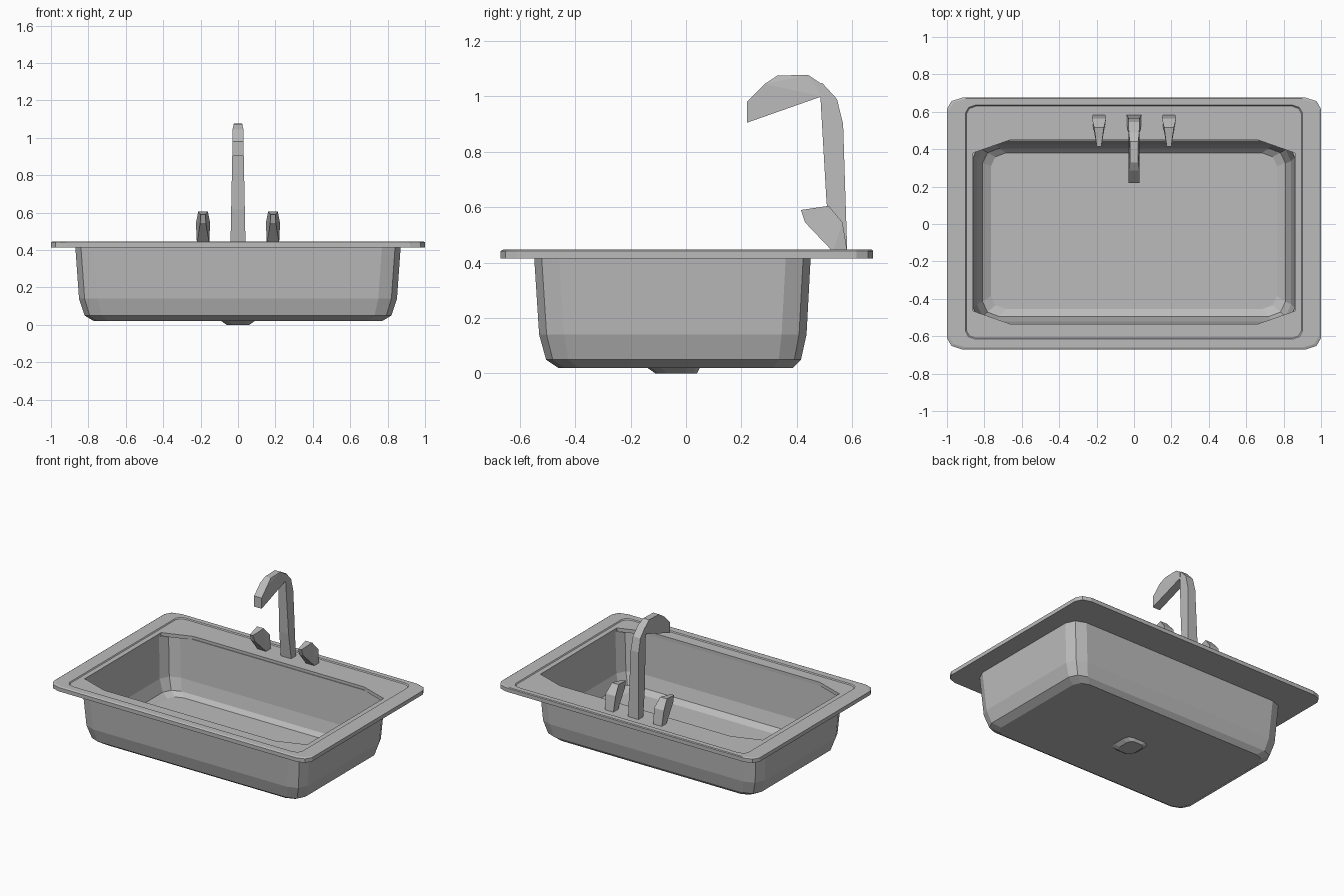
import bpy, bmesh

cube = bpy.data.objects.get("Cube")
if cube:
    bpy.data.objects.remove(cube, do_unlink=True)

steel = bpy.data.materials.new("brushed steel grey")
steel.use_nodes = True
steel.diffuse_color = (0.5, 0.5, 0.5, 1)
steel.node_tree.nodes["Principled BSDF"].inputs["Base Color"].default_value = (0.5, 0.5, 0.5, 1)


def finish(name, bm):
    bmesh.ops.recalc_face_normals(bm, faces=bm.faces)
    mesh = bpy.data.meshes.new(name)
    bm.to_mesh(mesh)
    bm.free()
    mesh.materials.append(steel)
    obj = bpy.data.objects.new(name, mesh)
    bpy.context.collection.objects.link(obj)
    return obj


def ring(hx, y0, y1, z, rx, ry, bulge=0.7):
    """Rectangle outline with faceted corners, three points per corner."""
    pts = []
    for sx, y, sy in ((1, y1, 1), (-1, y1, 1), (-1, y0, -1), (1, y0, -1)):
        corner = [(sx * hx, y - sy * ry, z),
                  (sx * (hx - rx * (1 - bulge)), y - sy * ry * (1 - bulge), z),
                  (sx * (hx - rx), y, z)]
        pts += corner if sx == sy else corner[::-1]
    return pts


def loft(name, rings, cap=True, closed=False):
    bm = bmesh.new()
    loops = [[bm.verts.new(p) for p in r] for r in rings]
    pairs = list(zip(loops, loops[1:]))
    if closed:
        pairs.append((loops[-1], loops[0]))
    for a, b in pairs:
        for i in range(len(a)):
            j = (i + 1) % len(a)
            bm.faces.new((a[i], a[j], b[j], b[i]))
    if cap:
        bm.faces.new(loops[0])
        bm.faces.new(loops[-1])
    return finish(name, bm)


def prism(name, profile, x=0):
    """Side profile of (y, z, half width) points; a crest runs down each side."""
    bm = bmesh.new()
    sides = [[bm.verts.new((x + s * w, y, z)) for y, z, w in profile] for s in (-1, 1)]
    for side in sides:
        bm.faces.new(side)
    for i in range(len(profile)):
        j = (i + 1) % len(profile)
        bm.faces.new((sides[0][i], sides[0][j], sides[1][j], sides[1][i]))
    bmesh.ops.triangulate(bm, faces=[f for f in bm.faces if len(f.verts) > 4])
    return finish(name, bm)


# Flat deck with a shallow step inside its rim and cut corners
loft("deck", [
    ring(0.86, -0.535, 0.45, 0.415, 0.2, 0.07, 0.5),
    ring(1.0, -0.67, 0.675, 0.415, 0.08, 0.06),
    ring(1.0, -0.67, 0.675, 0.442, 0.08, 0.06),
    ring(0.99, -0.66, 0.67, 0.447, 0.09, 0.06),
    ring(0.9, -0.615, 0.635, 0.447, 0.05, 0.04),
    ring(0.895, -0.61, 0.63, 0.44, 0.05, 0.04),
    ring(0.86, -0.535, 0.45, 0.44, 0.2, 0.07, 0.5),
], cap=False, closed=True)

# Basin shell, from the underside up and back down to the inner floor
loft("basin", [
    ring(0.77, -0.46, 0.385, 0.02, 0.08, 0.07),
    ring(0.82, -0.505, 0.415, 0.05, 0.09, 0.08),
    ring(0.85, -0.53, 0.435, 0.14, 0.1, 0.09),
    ring(0.87, -0.548, 0.45, 0.42, 0.1, 0.09),
    ring(0.86, -0.538, 0.445, 0.42, 0.1, 0.09),
    ring(0.84, -0.52, 0.425, 0.14, 0.1, 0.09),
    ring(0.81, -0.495, 0.405, 0.057, 0.09, 0.08),
    ring(0.765, -0.455, 0.38, 0.03, 0.08, 0.07),
])

# Drain stub below the floor
loft("drain", [ring(0.06, -0.11, 0.04, 0.0, 0.03, 0.04),
               ring(0.09, -0.14, 0.05, 0.021, 0.04, 0.05)])

# Tap column and hooked spout
column = [(0.53, 0.44), (0.582, 0.44), (0.575, 0.65), (0.567, 0.9),
          (0.545, 0.99), (0.49, 1.05), (0.485, 1.0), (0.507, 0.62)]
prism("tap_column", [(y, z, 0.04 - 0.012 * (z - 0.44) / 0.6) for y, z in column])
spout = [(0.22, 0.905), (0.22, 0.98), (0.285, 1.045), (0.33, 1.075),
         (0.44, 1.078), (0.49, 1.045), (0.49, 1.0)]
prism("tap_spout", [(y, z, 0.022 if z > 1.06 else 0.029) for y, z in spout])

# Lever handles on both sides, narrowing toward the front tip
for name, x in (("left_handle", 0.187), ("right_handle", -0.187)):
    prism(name, [(0.53, 0.44, 0.033), (0.582, 0.44, 0.033), (0.565, 0.545, 0.038),
                 (0.515, 0.605, 0.026), (0.415, 0.59, 0.012), (0.43, 0.545, 0.015)], x)
